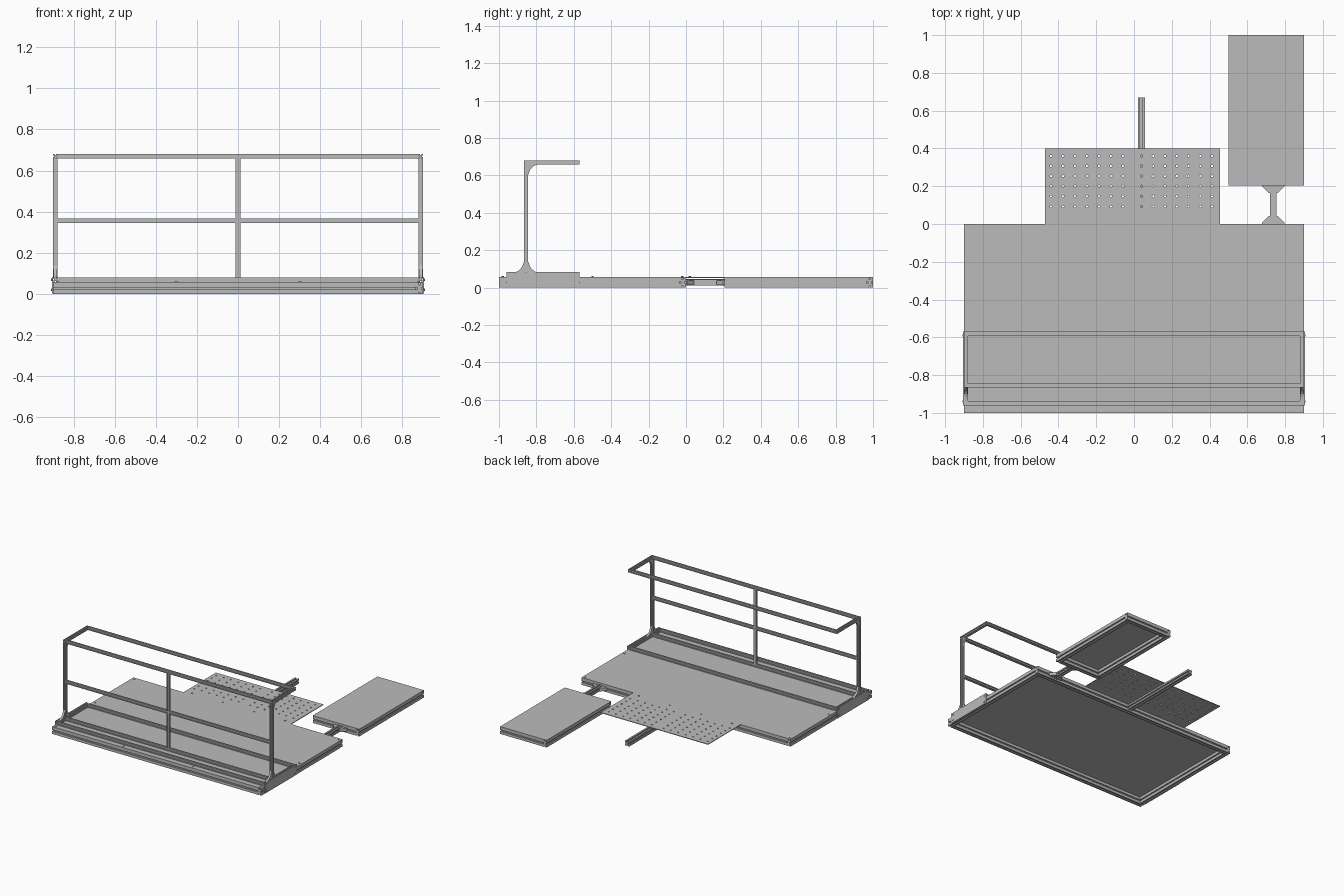
import bpy, bmesh, math
from mathutils import Matrix, Vector

cube = bpy.data.objects.get("Cube")
if cube:
    bpy.data.objects.remove(cube)

grey = bpy.data.materials.new("aluminium grey")
grey.use_nodes = True
COLOUR = (0.5, 0.5, 0.5, 1)
grey.diffuse_color = COLOUR
grey.node_tree.nodes["Principled BSDF"].inputs["Base Color"].default_value = COLOUR


def finish(name, bm):
    bmesh.ops.recalc_face_normals(bm, faces=bm.faces)
    mesh = bpy.data.meshes.new(name)
    bm.to_mesh(mesh)
    bm.free()
    mesh.materials.append(grey)
    ob = bpy.data.objects.new(name, mesh)
    bpy.context.collection.objects.link(ob)
    return ob


def prism(name, points, depth):
    """Extrude a closed outline of 3D points along the depth vector."""
    bm = bmesh.new()
    face = bm.faces.new([bm.verts.new(p) for p in points])
    ext = bmesh.ops.extrude_face_region(bm, geom=[face])
    verts = [v for v in ext["geom"] if isinstance(v, bmesh.types.BMVert)]
    bmesh.ops.translate(bm, verts=verts, vec=depth)
    return finish(name, bm)


def box(name, lo, hi):
    pts = [(lo[0], lo[1], lo[2]), (hi[0], lo[1], lo[2]),
           (hi[0], hi[1], lo[2]), (lo[0], hi[1], lo[2])]
    return prism(name, pts, (0, 0, hi[2] - lo[2]))


def beam(name, axis, lo, hi):
    """Slotted bar filling the box lo..hi, running along the axis 0, 1 or 2."""
    u, v = [i for i in range(3) if i != axis]
    a, b = (hi[u] - lo[u]) / 2, (hi[v] - lo[v]) / 2
    slot, deep = min(a, b) * 0.3, min(a, b) * 0.45
    side = lambda p, q: [(-p, -q), (-slot, -q), (-slot, deep - q),
                         (slot, deep - q), (slot, -q)]
    outline = []
    for turn in range(4):
        p, q = (a, b) if turn % 2 == 0 else (b, a)
        for s, t in side(p, q):
            for _ in range(turn):
                s, t = -t, s
            outline.append((s, t))
    points = []
    for s, t in outline:
        co = [0, 0, 0]
        co[axis], co[u], co[v] = lo[axis], lo[u] + a + s, lo[v] + b + t
        points.append(co)
    depth = [0, 0, 0]
    depth[axis] = hi[axis] - lo[axis]
    return prism(name, points, depth)


def pinwheel_frame(name, x0, x1, y0, y1, w, top):
    """Four slotted beams, each butting against the next."""
    beam(name + "_front_beam", 0, (x0, y0, 0), (x1 - w, y0 + w, top))
    beam(name + "_left_beam", 1, (x1 - w, y0, 0), (x1, y1 - w, top))
    beam(name + "_back_beam", 0, (x0 + w, y1 - w, 0), (x1, y1, top))
    beam(name + "_right_beam", 1, (x0, y0 + w, 0), (x0 + w, y1, top))


def bolts(name, centres, radius, height, axis="Z"):
    bm = bmesh.new()
    turn = Matrix.Rotation(math.pi / 2, 4, "Y") if axis == "X" else Matrix()
    for c in centres:
        bmesh.ops.create_cone(bm, cap_ends=True, segments=8, radius1=radius,
                              radius2=radius, depth=height,
                              matrix=Matrix.Translation(Vector(c)) @ turn)
    return finish(name, bm)


FRAME_TOP, DECK_TOP = 0.052, 0.057
RAIL = 0.022

# Base frame and deck with its rear tongue
pinwheel_frame("base", -0.9, 0.9, -1, 0, 0.035, FRAME_TOP)
half_deck = [(-0.9, -1), (0.9, -1), (0.9, 0), (0.455, 0), (0.455, 0.4),
             (-0.47, 0.4), (-0.47, 0), (-0.9, 0)]
deck = prism("deck", [(x, y, FRAME_TOP) for x, y in half_deck],
             (0, 0, DECK_TOP - FRAME_TOP))

# Grid of drilled holes in the tongue
columns = [-0.44 + 0.0635 * i for i in range(7)] + [0.04 + 0.0622 * i for i in range(7)]
holes = bolts("hole_cutter", [(x, 0.093 + 0.0535 * j, 0.055)
                              for x in columns for j in range(6)], 0.006, 0.04)
holes.hide_render = True
holes.hide_set(True)
drill = deck.modifiers.new("holes", "BOOLEAN")
drill.operation = "DIFFERENCE"
drill.object = holes
drill.solver = "EXACT"

# Rear support bar under the tongue
beam("rear_bar", 1, (0.02, 0, 0.01), (0.057, 0.67, 0.047))

# Side tray, with its connecting bar and corner gussets
pinwheel_frame("tray", 0.5, 0.9, 0.205, 1, 0.035, FRAME_TOP)
box("tray_top", (0.5, 0.205, FRAME_TOP), (0.9, 1, DECK_TOP))
beam("tray_connector", 1, (0.72, 0, 0.01), (0.755, 0.205, 0.043))
for y, way in ((0, 1), (0.205, -1)):
    for x, out in ((0.72, -1), (0.755, 1)):
        corner = [(x, y), (x + out * 0.042, y), (x + out * 0.042, y + way * 0.006),
                  (x + out * 0.006, y + way * 0.042), (x, y + way * 0.042)]
        prism("connector_gusset", [(px, py, 0.014) for px, py in corner], (0, 0, 0.024))

# Lower rail frame standing on the deck
LOW, HIGH = DECK_TOP, DECK_TOP + RAIL
for name, y in (("lower_front_rail", -0.96), ("lower_middle_rail", -0.866),
                ("lower_back_rail", -0.592)):
    beam(name, 0, (-0.878, y, LOW), (0.878, y + RAIL, HIGH))

# Guard rail: long rails and centre post
POST_Y, TOP = -0.866, 0.68
for name, y, z in (("top_front_rail", POST_Y, TOP - RAIL),
                   ("top_back_rail", -0.592, TOP - RAIL),
                   ("middle_rail", POST_Y, 0.345)):
    beam(name, 0, (-0.878, y, z), (0.878, y + RAIL, z + RAIL))
beam("centre_post", 2, (-0.011, POST_Y, HIGH), (0.011, POST_Y + RAIL, TOP - RAIL))


def gusset(name, x, y, z, out, up, size):
    """Curved corner bracket in the side plane, filling a concave corner."""
    arc = [(size * (1 - math.sin(t)), size * (1 - math.cos(t)))
           for t in [math.pi / 2 * i / 6 for i in range(7)]]
    edge = [(0, 0), (size, 0)] + arc[1:-1] + [(0, size)]
    prism(name, [(x, y + out * (a + 0.004 * (a > 0)), z + up * b) for a, b in edge],
          (0.016, 0, 0))


# Ends of the guard rail
for side, sx in (("right", -1), ("left", 1)):
    x0, x1 = sorted((sx * 0.9, sx * (0.9 - RAIL)))
    beam(side + "_lower_rail", 1, (x0, -0.96, LOW), (x1, -0.57, HIGH))
    beam(side + "_post", 2, (x0, POST_Y, HIGH), (x1, POST_Y + RAIL, TOP - RAIL))
    beam(side + "_top_rail", 1, (x0, POST_Y, TOP - RAIL), (x1, -0.57, TOP))
    gusset(side + "_front_foot", x0 + 0.003, POST_Y, HIGH, -1, 1, 0.06)
    gusset(side + "_back_foot", x0 + 0.003, POST_Y + RAIL, HIGH, 1, 1, 0.06)
    gusset(side + "_top_bracket", x0 + 0.003, POST_Y + RAIL, TOP - RAIL, 1, -1, 0.055)
    # End plate tying the rail frame to the base
    p0, p1 = sorted((sx * 0.9, sx * 0.905))
    box(side + "_end_plate", (p0, -0.96, 0.002), (p1, -0.57, 0.083))
    bolts(side + "_plate_bolts", [(sx * 0.906, y, z) for y in (-0.94, -0.59)
                                  for z in (0.02, 0.068)], 0.006, 0.006, "X")

# Deck bolts
bolts("deck_bolts", [(x, y, DECK_TOP) for x in (-0.88, 0.88) for y in (-0.98, -0.5, -0.02)]
      + [(x, -0.98, DECK_TOP) for x in (-0.3, 0.3)]
      + [(x, 0.02, DECK_TOP) for x in (-0.41, -0.145, 0.125, 0.39)], 0.006, 0.008)
